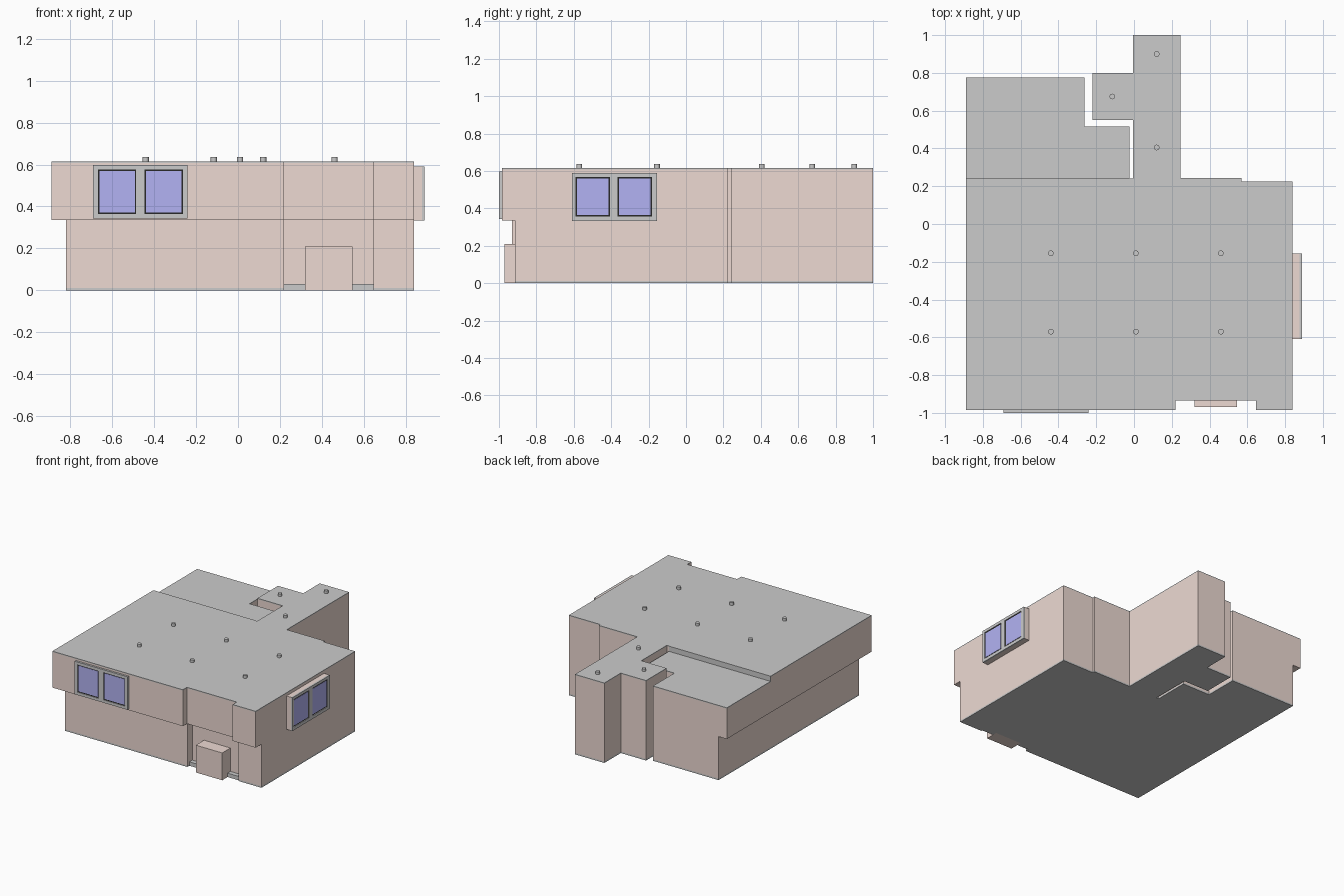
import bpy, bmesh
from mathutils import Vector

if "Cube" in bpy.data.objects:
    bpy.data.objects.remove(bpy.data.objects["Cube"])


def material(name, rgb):
    m = bpy.data.materials.new(name)
    m.diffuse_color = (*rgb, 1)
    m.use_nodes = True
    m.node_tree.nodes["Principled BSDF"].inputs["Base Color"].default_value = m.diffuse_color
    return m


WALL = material("wall_paint", (0.85, 0.70, 0.65))
GLASS = material("glass", (0.45, 0.45, 0.90))
BLACK = material("black_trim", (0.02, 0.02, 0.02))


def prism(name, outline, z0, z1, mat=None):
    """Extrude a flat outline from z0 up to z1."""
    bm = bmesh.new()
    face = bm.faces.new([bm.verts.new((x, y, z0)) for x, y in outline])
    res = bmesh.ops.extrude_face_region(bm, geom=[face])
    verts = [v for v in res["geom"] if isinstance(v, bmesh.types.BMVert)]
    bmesh.ops.translate(bm, vec=(0, 0, z1 - z0), verts=verts)
    bmesh.ops.recalc_face_normals(bm, faces=bm.faces)
    mesh = bpy.data.meshes.new(name)
    bm.to_mesh(mesh)
    bm.free()
    ob = bpy.data.objects.new(name, mesh)
    bpy.context.collection.objects.link(ob)
    if mat:
        mesh.materials.append(mat)
    return ob


def box(name, x, y, z, mat=None):
    return prism(name, [(x[0], y[0]), (x[1], y[0]), (x[1], y[1]), (x[0], y[1])], *z, mat)


def carve(ob, cutters):
    """Cut boxes out of an object and bake the result."""
    for c in cutters:
        mod = ob.modifiers.new("cut", 'BOOLEAN')
        mod.operation, mod.solver, mod.object = 'DIFFERENCE', 'EXACT', c
    dg = bpy.context.evaluated_depsgraph_get()
    mesh = bpy.data.meshes.new_from_object(ob.evaluated_get(dg))
    ob.modifiers.clear()
    ob.data = mesh


# Undercuts below the upper floor: left side, front left, entry, front right
OVER = 0.335
cutters = [
    box("undercut_left", (-1.2, -0.82), (-1.3, 1.3), (-0.1, OVER)),
    box("undercut_front_left", (-1.1, 0.22), (-1.2, -0.93), (-0.1, OVER)),
    box("undercut_entry", (0.22, 0.645), (-1.15, -0.87), (-0.1, OVER)),
    box("undercut_front_right", (0.645, 1.0), (-1.25, -0.915), (-0.1, OVER)),
]

# Main house with rear tower, and the lower rear wing
main = [(-0.89, -0.985), (0.22, -0.985), (0.22, -0.935), (0.645, -0.935),
        (0.645, -0.985), (0.84, -0.985), (0.84, 0.225), (0.57, 0.225),
        (0.57, 0.243), (0.245, 0.243), (0.245, 1.0), (-0.005, 1.0),
        (-0.005, 0.80), (-0.22, 0.80), (-0.22, 0.55), (-0.005, 0.55),
        (-0.005, 0.24), (-0.89, 0.24)]
wing = [(-0.89, 0.24), (-0.025, 0.24), (-0.025, 0.515), (-0.262, 0.515),
        (-0.262, 0.775), (-0.89, 0.775)]
for name, outline, top in (("main", main, 0.615), ("wing", wing, 0.575)):
    floor = prism(name + "_floor", outline, 0, 0.012)
    walls = prism(name + "_walls", outline, 0.012, top - 0.007, WALL)
    prism(name + "_roof", outline, top - 0.007, top)
    for ob in (floor, walls):
        carve(ob, cutters if name == "main" else cutters[:1])
for c in cutters:
    bpy.data.objects.remove(c)

# Exposed edge of the main roof above the wing
box("roof_step", (-0.89, -0.025), (0.238, 0.243), (0.57, 0.615))

# Entry porch with a low sill on each side
box("entry_porch", (0.32, 0.545), (-0.97, -0.87), (0, 0.21), WALL)
box("entry_sill_left", (0.22, 0.32), (-0.905, -0.87), (0, 0.03))
box("entry_sill_right", (0.545, 0.645), (-0.905, -0.87), (0, 0.03))


def window(name, place, u, v, panes, pv, depth):
    """Frame with two panes; place(u, d) maps along-wall and outward offset to x, y."""
    def slab(part, ur, vr, d0, d1, mat=None):
        a, b = place(ur[0], d0), place(ur[1], d1)
        box(name + "_" + part, sorted((a[0], b[0])), sorted((a[1], b[1])), vr, mat)

    slab("frame_bottom", u, (v[0], pv[0]), 0, depth)
    slab("frame_top", u, (pv[1], v[1]), 0, depth)
    stops = [u[0], *panes[0], *panes[1], u[1]]
    for i in range(3):
        slab("frame_post_%d" % i, (stops[2 * i], stops[2 * i + 1]), pv, 0, depth)
    for i, (p0, p1) in enumerate(panes):
        r = 0.007
        slab("rim_%d" % i, (p0, p1), pv, 0, depth - 0.006, BLACK)
        slab("pane_%d" % i, (p0 + r, p1 - r), (pv[0] + r, pv[1] - r), 0, depth - 0.004, GLASS)


# Front window and deeper right-hand window on a painted bay
window("front_window", lambda u, d: (u, -0.985 - d), (-0.69, -0.24), (0.343, 0.597),
       [(-0.667, -0.485), (-0.445, -0.263)], (0.365, 0.577), 0.015)
box("right_bay", (0.84, 0.877), (-0.61, -0.155), (0.333, 0.59), WALL)
window("right_window", lambda u, d: (0.877 + d, u), (-0.61, -0.155), (0.333, 0.59),
       [(-0.59, -0.407), (-0.365, -0.183)], (0.357, 0.568), 0.013)

# Roof vents
spots = [(x, y) for x in (-0.44, 0.01, 0.46) for y in (-0.57, -0.155)]
spots += [(0.12, 0.405), (-0.115, 0.675), (0.12, 0.90)]
for i, (x, y) in enumerate(spots):
    bpy.ops.mesh.primitive_cylinder_add(vertices=16, radius=0.015, depth=0.025,
                                        location=(x, y, 0.6235))
    bpy.context.object.name = "roof_vent_%d" % i
    bpy.ops.object.shade_smooth_by_angle()
